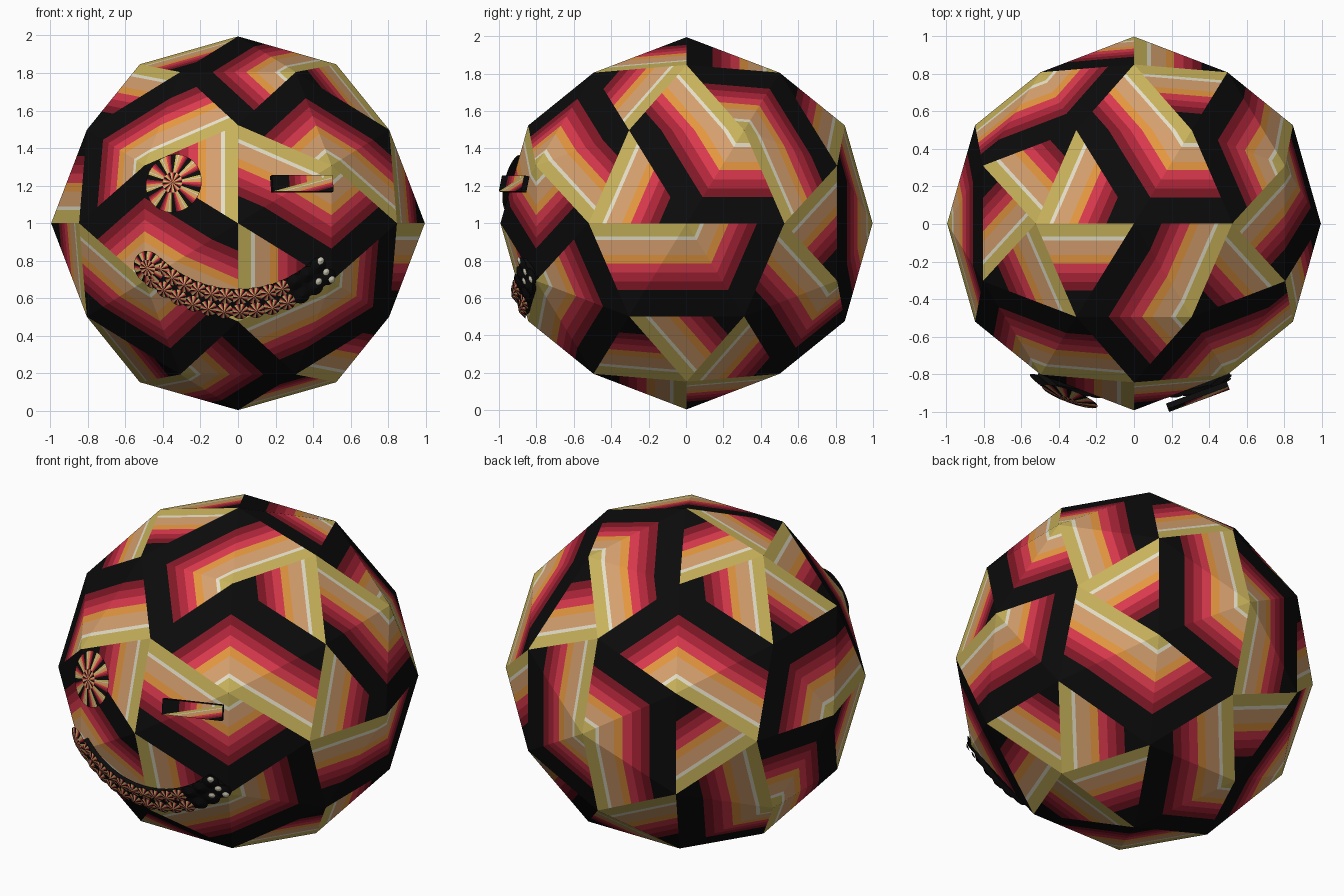
import bpy, bmesh, math
from mathutils import Vector

if "Cube" in bpy.data.objects:
    bpy.data.objects.remove(bpy.data.objects["Cube"])

# colours in stripe order, from the dark end (t=0) to the gold end (t=1)
def lin(c):
    return tuple((v / 255 / 12.92) if v < 10 else ((v / 255 + 0.055) / 1.055) ** 2.4 for v in c) + (1,)

COLOURS = [("black", (11, 11, 11)), ("dark crimson", (128, 24, 38)), ("crimson", (176, 38, 58)),
           ("bright red", (220, 58, 78)), ("orange", (236, 156, 66)), ("tan", (216, 162, 112)),
           ("cream white", (238, 232, 208)), ("gold", (202, 180, 92))]
MATS = []
for name, rgb in COLOURS:
    m = bpy.data.materials.new(name)
    m.diffuse_color = lin(rgb)
    m.use_nodes = True
    m.node_tree.nodes["Principled BSDF"].inputs["Base Color"].default_value = m.diffuse_color
    MATS.append(m)
BLACK, WHITE = 0, 6
# stripe limits along t, with the colour of each stripe
STRIPES = [(0, .28, 0), (.28, .375, 1), (.375, .47, 2), (.47, .57, 3),
           (.57, .66, 4), (.66, .82, 5), (.82, .86, 6), (.86, 1, 7)]
CENTRE = Vector((0, 0.003, 1))

def face(bm, pts, mat, out):
    """Add a polygon facing the direction out."""
    clean = []
    for p in pts:
        if not any((p - q).length < 1e-6 for q in clean):
            clean.append(p)
    if len(clean) < 3:
        return
    n = (clean[1] - clean[0]).cross(clean[2] - clean[0])
    if n.dot(out) < 0:
        clean.reverse()
    f = bm.faces.new([bm.verts.new(p) for p in clean])
    f.material_index = mat

def striped_triangle(bm, tip, e1, e2, tip_gold, out):
    """Triangle with stripes parallel to the edge e1-e2."""
    for t0, t1, mat in STRIPES:
        s0, s1 = (1 - t0, 1 - t1) if tip_gold else (t0, t1)
        face(bm, [tip.lerp(e1, s0), tip.lerp(e2, s0), tip.lerp(e2, s1), tip.lerp(e1, s1)], mat, out)

def finish(bm, name):
    bmesh.ops.remove_doubles(bm, verts=bm.verts, dist=1e-5)
    me = bpy.data.meshes.new(name)
    bm.to_mesh(me)
    bm.free()
    for m in MATS:
        me.materials.append(m)
    ob = bpy.data.objects.new(name, me)
    bpy.context.collection.objects.link(ob)
    return ob

# ball: icosahedron split once, each small triangle striped
g = (1 + 5 ** .5) / 2
raw = [(-1, g, 0), (1, g, 0), (-1, -g, 0), (1, -g, 0), (0, -1, g), (0, 1, g),
       (0, -1, -g), (0, 1, -g), (g, 0, -1), (g, 0, 1), (-g, 0, -1), (-g, 0, 1)]
ico = [Vector((x, -z, y)).normalized() for x, y, z in raw]
FACES = ["0 11 5", "0 5 1", "0 1 7", "0 7 10", "0 10 11", "1 5 9", "5 11 4", "11 10 2",
         "10 7 6", "7 1 8", "3 9 4", "3 4 2", "3 2 6", "3 6 8", "3 8 9", "4 9 5",
         "2 4 11", "6 2 10", "8 6 7", "9 8 1"]
R = 0.995
bm = bmesh.new()
for txt in FACES:
    a, b, c = (ico[int(i)] for i in txt.split())
    ab, bc, ca = ((p + q).normalized() for p, q in ((a, b), (b, c), (c, a)))
    for tip, e1, e2, gold in ((ab, a, ca, False), (bc, b, ab, True), (ca, c, bc, False), (bc, ab, ca, True)):
        P, Q, S = (CENTRE + R * v for v in (tip, e1, e2))
        striped_triangle(bm, P, Q, S, gold, tip + e1 + e2)
finish(bm, "ball")

def on_sphere(x, z, r):
    """Point of the front half of a sphere and its outward direction."""
    dz = z - 1
    p = Vector((x, -math.sqrt(r * r - x * x - dz * dz), dz))
    return p + CENTRE, p.normalized()

def frame(n):
    u = Vector((0, 0, 1)).cross(n).normalized()
    return u, n.cross(u)

def rosette(bm, x, z, r, radius, sectors, height, rings=((0, .5), (.5, 1)), plain=None):
    """Shallow domed disc with stripes running round each sector."""
    c, n = on_sphere(x, z, r)
    u, v = frame(n)
    def pt(k, ang):
        return c + radius * k * (u * math.cos(ang) + v * math.sin(ang)) + n * height * (1 - k * k)
    step = 2 * math.pi / sectors
    for ri, (k0, k1) in enumerate(rings):
        for s in range(sectors):
            for t0, t1, mat in STRIPES:
                a0, a1 = ((s + t + .5 * ri) * step for t in (t0, t1))
                face(bm, [pt(k0, a0), pt(k1, a0), pt(k1, a1), pt(k0, a1)],
                     mat if plain is None else plain, n)
    # flat back
    face(bm, [pt(1, i * step) for i in range(sectors)], BLACK, -n)

# open eye
bm = bmesh.new()
rosette(bm, -0.342, 1.212, 1.005, 0.158, 10, 0.025, rings=((0, .35), (.35, 1)))
finish(bm, "open_eye")

# winking eye: a thin plank
bm = bmesh.new()
c, n = on_sphere(0.34, 1.21, 1.005)
u, v = frame(n)
def corner(sx, sz, d):
    return c + u * sx * 0.172 + v * sz * 0.044 + n * d
F = {(i, j): corner(i, j, 0.015) for i in (-1, 1) for j in (-1, 1)}
B = {k: p - n * 0.03 for k, p in F.items()}
striped_triangle(bm, F[1, 1], F[-1, 1], F[-1, -1], True, n)
striped_triangle(bm, F[1, -1], F[1, 1], F[-1, -1], False, n)
loop = [(-1, -1), (1, -1), (1, 1), (-1, 1)]
face(bm, [B[k] for k in loop], BLACK, -n)
for i, k in enumerate(loop):
    k2 = loop[(i + 1) % 4]
    face(bm, [F[k], F[k2], B[k2], B[k]], BLACK, (F[k] + F[k2]) / 2 - c)
finish(bm, "winking_eye")

# smile: a dark curved band set with two rows of rosettes
ARC_R, ARC_Z = 0.676, 1.246
def smile(deg, off):
    a = math.radians(deg)
    return (ARC_R + off) * math.sin(a), ARC_Z - (ARC_R + off) * math.cos(a)

bm = bmesh.new()
N = 24
for i in range(N):
    d0, d1 = (-44 + 88 * k / N for k in (i, i + 1))
    pts = [on_sphere(*smile(d, o), 1.0) for d, o in ((d0, -.065), (d1, -.065), (d1, .065), (d0, .065))]
    face(bm, [p for p, _ in pts], BLACK, pts[0][1])
band = finish(bm, "smile_band")
sol = band.modifiers.new("thickness", 'SOLIDIFY')
sol.thickness, sol.offset = 0.03, -1

bm = bmesh.new()
COLS = 13
for i in range(COLS):
    d = -40 + 82 * i / (COLS - 1)
    for off in (-.04, .04):
        x, z = smile(d, off)
        rosette(bm, x, z, 1.0, 0.046, 8, 0.015, rings=((0, 1),), plain=BLACK if x > 0.27 else None)
rosette(bm, -0.475, 0.765, 1.0, 0.09, 10, 0.02)
# pale flecks at the far end
for x, z in ((0.44, 0.80), (0.47, 0.74), (0.43, 0.69), (0.50, 0.70)):
    rosette(bm, x, z, 1.018, 0.02, 6, 0.006, rings=((0, 1),), plain=WHITE)
finish(bm, "smile_rosettes")
